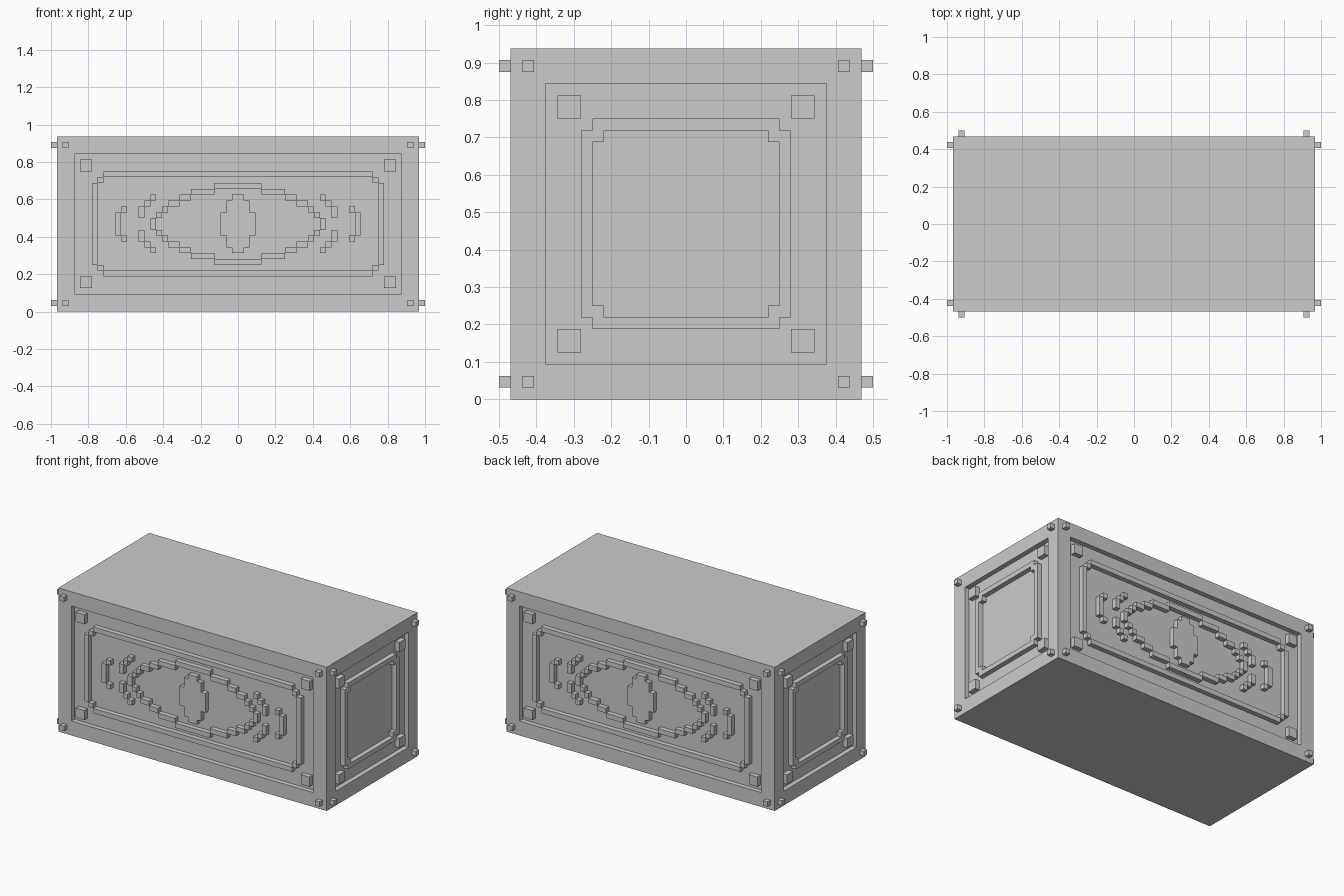
import bpy, bmesh, math

if "Cube" in bpy.data.objects:
    bpy.data.objects.remove(bpy.data.objects["Cube"])

U = 1 / 32          # grid step of the blocky style
W, D, H = 31, 15, 30  # half width, half depth and height in steps


def add_object(name, mesh, angle=0):
    ob = bpy.data.objects.new(name, mesh)
    ob.rotation_euler.z = math.radians(angle)
    bpy.context.collection.objects.link(ob)
    return ob


def relief(part, sides, base, rects):
    """Raised shape from quadrant rectangles (u0, u1, w0, w1), mirrored both
    ways, extruded one step outward from distance base, put on each side."""
    cells = set()
    for u0, u1, w0, w1 in rects:
        for u in range(u0, u1):
            for w in range(w0, w1):
                for a in (u, -1 - u):
                    cells |= {(a, w), (a, H - 1 - w)}
    bm = bmesh.new()
    verts = {}

    def vert(u, w):
        if (u, w) not in verts:
            verts[u, w] = bm.verts.new((u * U, -base * U, w * U))
        return verts[u, w]

    for u, w in sorted(cells):
        bm.faces.new([vert(u, w), vert(u + 1, w), vert(u + 1, w + 1), vert(u, w + 1)])
    ext = bmesh.ops.extrude_face_region(bm, geom=bm.faces[:])
    moved = [g for g in ext["geom"] if isinstance(g, bmesh.types.BMVert)]
    bmesh.ops.translate(bm, verts=moved, vec=(0, -U, 0))
    bmesh.ops.recalc_face_normals(bm, faces=bm.faces[:])
    bmesh.ops.dissolve_limit(bm, angle_limit=0.01, verts=bm.verts[:], edges=bm.edges[:])
    mesh = bpy.data.meshes.new(part)
    bm.to_mesh(mesh)
    bm.free()
    for side, angle in sides:
        add_object(f"{side}_{part}", mesh, angle)


# chest body with a recessed panel on each of the four sides
bm = bmesh.new()
bmesh.ops.create_cube(bm, size=1)
bmesh.ops.scale(bm, vec=(2 * W * U, 2 * D * U, H * U), verts=bm.verts[:])
bmesh.ops.translate(bm, vec=(0, 0, H * U / 2), verts=bm.verts[:])
bm.normal_update()
panels = [f for f in bm.faces if abs(f.normal.z) < 0.5]
bmesh.ops.inset_individual(bm, faces=panels, thickness=3 * U, use_even_offset=True)
for f in bmesh.ops.extrude_discrete_faces(bm, faces=panels)["faces"]:
    f.normal_update()
    bmesh.ops.translate(bm, verts=f.verts[:], vec=-f.normal * U)
bmesh.ops.recalc_face_normals(bm, faces=bm.faces[:])
body = bpy.data.meshes.new("chest_body")
bm.to_mesh(body)
bm.free()
add_object("chest_body", body)

LONG = (("front", 0), ("back", 180))
ENDS = (("right", 90), ("left", 270))

# corner studs on the outer frame
relief("studs", LONG, D, [(29, 30, 28, 29)])
relief("end_studs", ENDS, W, [(13, 14, 28, 29)])

# square blocks in the panel corners
relief("corner_blocks", LONG, D - 1, [(25, 27, 24, 26)])
relief("end_corner_blocks", ENDS, W - 1, [(9, 11, 24, 26)])

# thin borders with stepped corners
relief("border", LONG, D - 1, [(0, 23, 23, 24), (23, 24, 22, 23), (24, 25, 15, 22)])
relief("end_border", ENDS, W - 1, [(0, 8, 23, 24), (7, 9, 22, 23), (8, 9, 15, 22)])

# oval ring and solid medallion in the middle
relief("oval_ring", LONG, D - 1, [
    (0, 4, 21, 22), (4, 8, 20, 21), (8, 10, 19, 20), (10, 12, 18, 19),
    (12, 13, 17, 18), (13, 14, 16, 17), (14, 15, 15, 16)])
relief("medallion", LONG, D - 1, [(0, 1, 15, 20), (0, 2, 15, 19), (0, 3, 15, 17)])

# small curved ornaments either side of the oval
relief("inner_scrolls", LONG, D - 1, [(14, 15, 19, 20), (15, 16, 18, 19), (16, 17, 16, 18)])
relief("outer_brackets", LONG, D - 1, [(19, 20, 17, 18), (20, 21, 15, 17)])
